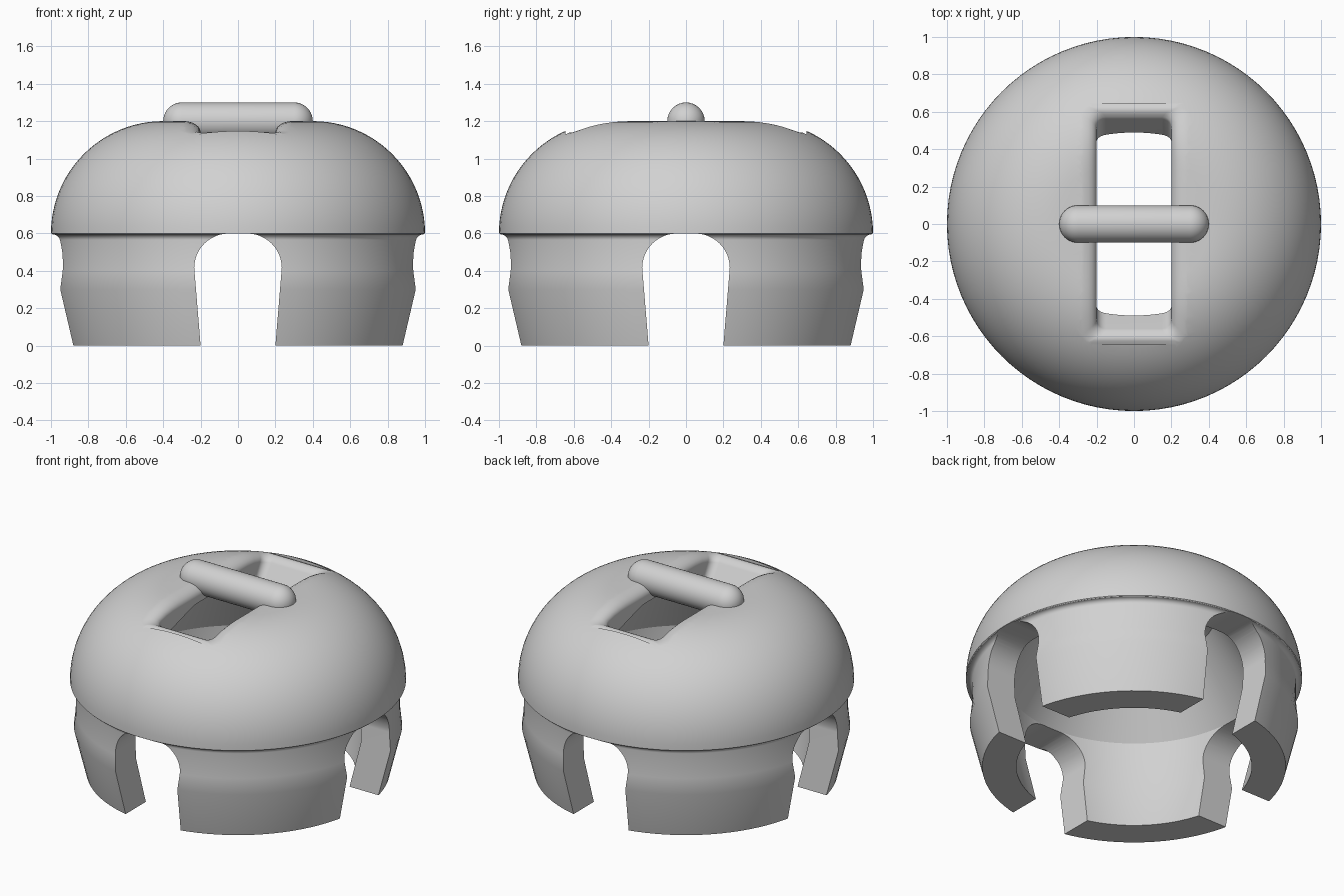
import bpy, bmesh, math
from mathutils import Vector

cube = bpy.data.objects.get("Cube")
if cube:
    bpy.data.objects.remove(cube, do_unlink=True)

grey = bpy.data.materials.new("plain grey")
grey.use_nodes = True
grey.diffuse_color = (0.64, 0.64, 0.64, 1)
grey.node_tree.nodes["Principled BSDF"].inputs["Base Color"].default_value = (0.64, 0.64, 0.64, 1)


def finish(bm, name):
    bmesh.ops.recalc_face_normals(bm, faces=bm.faces)
    mesh = bpy.data.meshes.new(name)
    bm.to_mesh(mesh)
    bm.free()
    obj = bpy.data.objects.new(name, mesh)
    bpy.context.collection.objects.link(obj)
    mesh.materials.append(grey)
    return obj


def arc(cx, cz, radius, start, end, steps):
    """Points on a circular arc, angles in degrees."""
    angles = [math.radians(start + (end - start) * i / steps) for i in range(steps + 1)]
    return [(cx + radius * math.cos(a), cz + radius * math.sin(a)) for a in angles]


def lathe(points, name, axis=(0, 0, 1), steps=96):
    bm = bmesh.new()
    verts = [bm.verts.new((r, 0, z)) for r, z in points]
    for a, b in zip(verts, verts[1:]):
        bm.edges.new((a, b))
    bmesh.ops.spin(bm, geom=bm.verts[:] + bm.edges[:], cent=(0, 0, 0), axis=axis,
                   angle=math.tau, steps=steps)
    bmesh.ops.remove_doubles(bm, verts=bm.verts, dist=0.0001)
    return finish(bm, name)


def loft(rings, name):
    bm = bmesh.new()
    loops = [[bm.verts.new(p) for p in ring] for ring in rings]
    n = len(loops[0])
    for low, high in zip(loops, loops[1:]):
        for i in range(n):
            j = (i + 1) % n
            bm.faces.new((low[i], low[j], high[j], high[i]))
    bm.faces.new(loops[0])
    bm.faces.new(loops[-1])
    return finish(bm, name)


# Dome with a flat crown, a soft hollow under the lip, a tapered skirt and a conical inside
profile = [(0, 1.2), (0.2, 1.2)] + arc(0.4, 0.6, 0.6, 90, 0, 24)
profile += arc(0.995, 0.565, 0.03, 90, 180, 5)
profile += [(0.964, 0.5), (0.966, 0.4), (0.977, 0.3), (0.903, 0), (0.7, 0), (0.77, 0.3)]
profile += [(0.765, 0.6), (0.48, 1.02), (0.25, 1.1), (0, 1.1)]
shell = lathe(profile, "dome_shell")

# Arched gaps that split the skirt into four legs
half = [(0.2, -0.1), (0.2, 0)] + arc(0.05, 0.415, 0.184, 0, 90, 12)
outline = half + [(-x, z) for x, z in reversed(half)]
cutters = [
    loft([[(x, y, z) for x, z in outline] for y in (-1.5, 1.5)], "front_gap_cutter"),
    loft([[(x, y, z) for y, z in outline] for x in (-1.5, 1.5)], "side_gap_cutter"),
]


# Long crown opening, its rim rounded along the dome surface
def dome_height(x, y):
    r = math.hypot(x, y)
    return 0.6 + math.sqrt(max(0.36 - max(r - 0.4, 0) ** 2, 0))


def opening(hx, hy, corner=0.05, side_steps=16):
    quarter = arc(hx - corner, hy - corner, corner, 0, 90, 5)
    left = [(-x, y) for x, y in reversed(quarter)]
    top = quarter + left
    down = [(-hx, (hy - corner) * (1 - 2 * i / side_steps)) for i in range(1, side_steps)]
    return top + down + [(-x, -y) for x, y in top] + [(-x, -y) for x, y in down]


def rim(side_spread, end_spread, drop):
    return [(x, y, dome_height(x, y) - drop)
            for x, y in opening(0.2 + side_spread, 0.56 + end_spread)]


rings = [[(x, y, z) for x, y in opening(0.2, hy)] for hy, z in ((0.41, 0.9), (0.485, 1.0))]
for i in range(6):
    t = math.radians(15 * i)
    rings.append(rim(0.09 * (1 - math.cos(t)), 0.05 * t, 0.06 * (1 - math.sin(t))))
rings.append(rim(0.09, 0.085, -0.0015))
rings.append([(x, y, 1.5) for x, y, z in rings[-1]])
cutters.append(loft(rings, "crown_opening_cutter"))

for cutter in cutters:
    cutter.hide_render = True
    cut = shell.modifiers.new(cutter.name, "BOOLEAN")
    cut.operation = "DIFFERENCE"
    cut.solver = "EXACT"
    cut.object = cutter

# Bake the cuts so that the new edges can be shaded by angle
bpy.context.view_layer.update()
evaluated = shell.evaluated_get(bpy.context.evaluated_depsgraph_get())
shell.data = bpy.data.meshes.new_from_object(evaluated)
shell.modifiers.clear()
for cutter in cutters:
    bpy.data.objects.remove(cutter, do_unlink=True)

# Round-ended handle bar across the opening
bar_profile = [(x + 0.3, z) for x, z in arc(0, 0, 0.1, 0, 90, 10)]
bar_profile += [(-x, z) for x, z in reversed(bar_profile)]
bar = lathe(bar_profile, "handle_bar", axis=(1, 0, 0), steps=32)
bar.location = Vector((0, 0, 1.2))

for obj in (shell, bar):
    bpy.ops.object.select_all(action="DESELECT")
    obj.select_set(True)
    bpy.context.view_layer.objects.active = obj
    bpy.ops.object.shade_smooth_by_angle(angle=math.radians(30))
weighted = shell.modifiers.new("even_shading", "WEIGHTED_NORMAL")
weighted.keep_sharp = True
